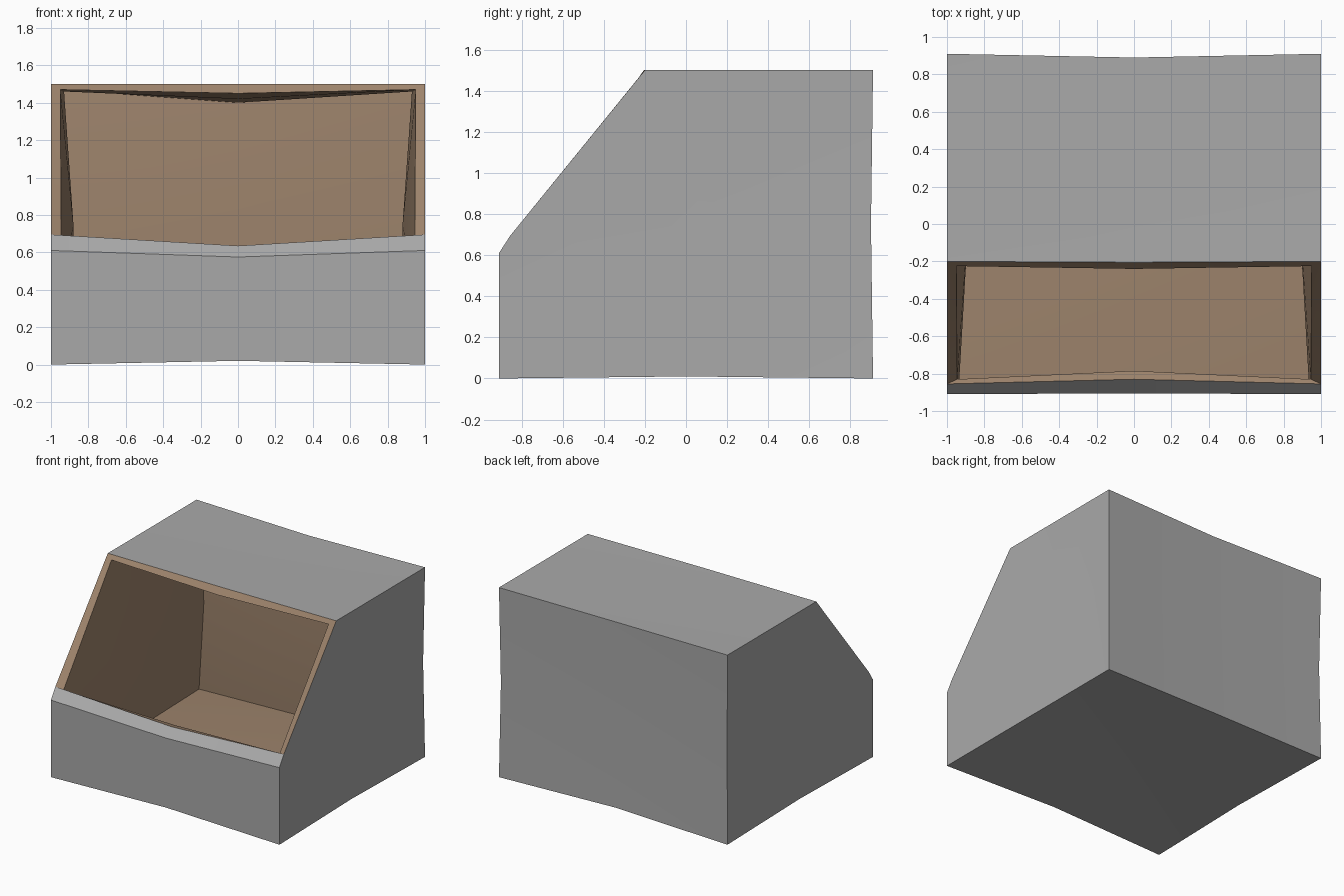
import bpy, bmesh, math

if "Cube" in bpy.data.objects:
    bpy.data.objects.remove(bpy.data.objects["Cube"])


def material(name, rgb):
    m = bpy.data.materials.new(name)
    m.diffuse_color = (*rgb, 1)
    m.use_nodes = True
    m.node_tree.nodes["Principled BSDF"].inputs["Base Color"].default_value = m.diffuse_color
    return m


# Profiles run from the lip, round the base, back and roof to the roof's front edge.
# Each point: (half width, side y, side z, centre y, centre z)
outer = [
    (1.0, -.855, .695, -.83, .635),   # lip
    (1.0, -.91, .61, -.905, .575),    # shoulder
    (1.0, -.91, 0, -.895, .02),
    (.99, 0, .01, 0, .03),
    (1.0, .91, 0, .89, .02),
    (.99, .90, .75, .88, .75),
    (1.0, .91, 1.5, .89, 1.49),
    (1.0, .35, 1.5, .35, 1.485),
    (1.0, -.2, 1.5, -.205, 1.5),
]
inner = [
    (.945, -.83, .675, -.785, .63),
    (.935, -.85, .40, -.80, .38),
    (.95, -.86, .03, -.81, .08),
    (.88, 0, .07, 0, .10),
    (.95, .87, .03, .83, .08),
    (.88, .83, .75, .80, .75),
    (.95, .87, 1.47, .83, 1.40),
    (.93, .35, 1.46, .35, 1.42),
    (.95, -.225, 1.47, -.24, 1.45),
]

bm = bmesh.new()


def shell(profile, side_x, mat):
    """Three columns of points, skinned across, with fanned side walls."""
    cols = [[bm.verts.new((-w, y, z)) for w, y, z, _, _ in profile],
            [bm.verts.new((0, cy, cz)) for _, _, _, cy, cz in profile],
            [bm.verts.new((w, y, z)) for w, y, z, _, _ in profile]]
    n = len(profile)
    for a, b in zip(cols, cols[1:]):
        for i in range(n - 1):
            bm.faces.new((a[i], a[i + 1], b[i + 1], b[i])).material_index = mat
    for col, s in ((cols[0], -1), (cols[2], 1)):
        hub = bm.verts.new((s * side_x, .1, .75))
        for i in range(n):
            bm.faces.new((hub, col[i], col[(i + 1) % n])).material_index = mat
    # the opening's edge loop
    return [c[-1] for c in cols] + [c[0] for c in reversed(cols)]


outer_loop = shell(outer, .985, 0)
inner_loop = shell(inner, .88, 1)

# Brown rim joining both shells round the opening
for i in range(6):
    j = (i + 1) % 6
    bm.faces.new((outer_loop[i], outer_loop[j], inner_loop[j], inner_loop[i])).material_index = 1

bmesh.ops.recalc_face_normals(bm, faces=bm.faces)
mesh = bpy.data.meshes.new("open_front_bin")
bm.to_mesh(mesh)
bm.free()
mesh.materials.append(material("grey shell", (.40, .40, .40)))
mesh.materials.append(material("brown lining", (.34, .23, .15)))
obj = bpy.data.objects.new("open_front_bin", mesh)
bpy.context.collection.objects.link(obj)
bpy.context.view_layer.objects.active = obj
obj.select_set(True)
bpy.ops.object.shade_smooth_by_angle(angle=math.radians(38))
